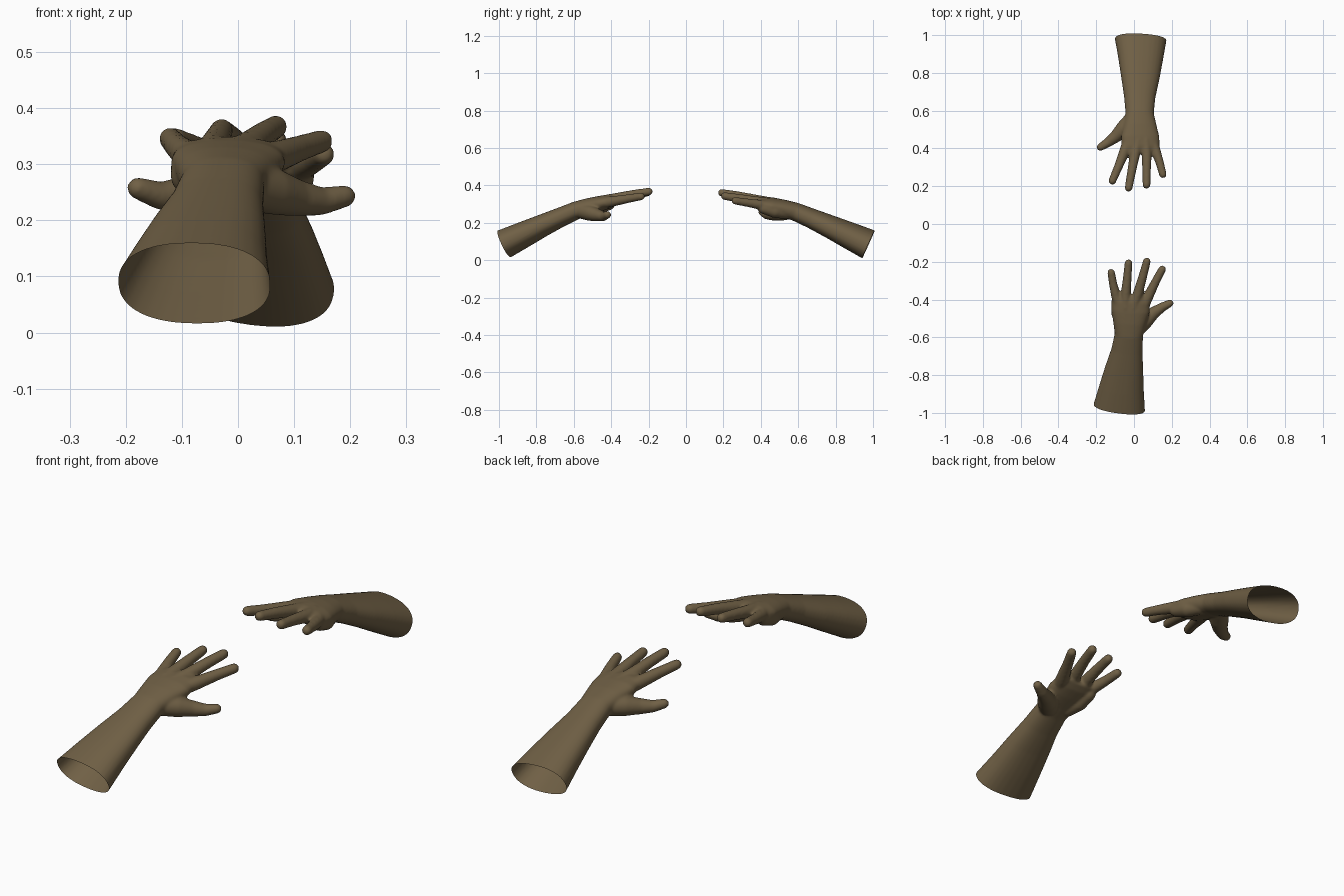
import bpy, bmesh, math
from mathutils import Vector, Matrix

if "Cube" in bpy.data.objects:
    bpy.data.objects.remove(bpy.data.objects["Cube"])

skin = bpy.data.materials.new("brown_skin")
skin.diffuse_color = (0.162, 0.117, 0.060, 1)
skin.use_nodes = True
skin.node_tree.nodes["Principled BSDF"].inputs["Base Color"].default_value = skin.diffuse_color


def tube(bm, pts, power=2.0, round_end=True, n=28):
    """Closed loft through (x, y, z, half_width, half_thickness) sections."""
    pts = [tuple(p) if len(p) == 5 else tuple(p) + (p[3],) for p in pts]
    if round_end:
        # domed tip: last point is the tip centre
        x, y, z, a, b = pts[-1]
        d = (Vector(pts[-1][:3]) - Vector(pts[-2][:3])).normalized()
        for t in (25, 45, 62, 78):
            s, c = math.sin(math.radians(t)), math.cos(math.radians(t))
            q = Vector((x, y, z)) + d * a * s
            pts.append((*q, a * c, b * c))
    rings = []
    for i, p in enumerate(pts):
        t = Vector(pts[min(i + 1, len(pts) - 1)][:3]) - Vector(pts[max(i - 1, 0)][:3])
        side = t.cross(Vector((0, 0, 1))).normalized()
        up = side.cross(t).normalized()
        ring = []
        for k in range(n):
            w = 2 * math.pi * k / n
            c, s = math.cos(w), math.sin(w)
            c = math.copysign(abs(c) ** (2 / power), c)
            s = math.copysign(abs(s) ** (2 / power), s)
            ring.append(bm.verts.new(Vector(p[:3]) + side * p[3] * c + up * p[4] * s))
        rings.append(ring)
    for r0, r1 in zip(rings, rings[1:]):
        for k in range(n):
            bm.faces.new((r0[k], r0[(k + 1) % n], r1[(k + 1) % n], r1[k]))
    bm.faces.new(rings[0][::-1])
    bm.faces.new(rings[-1])


END = Vector((-0.078, -0.970, 0.088))
WRIST = Vector((-0.027, -0.585, 0.267))
axis = (WRIST - END).normalized()
start = END - axis * 0.06

bm = bmesh.new()
# forearm and palm
tube(bm, [(*start, 0.147, 0.084), (*END, 0.137, 0.079),
          (-0.066, -0.87, 0.136, 0.119, 0.070),
          (-0.052, -0.77, 0.184, 0.102, 0.060),
          (-0.037, -0.67, 0.230, 0.083, 0.052),
          (*WRIST, 0.075, 0.048),
          (-0.023, -0.52, 0.287, 0.088, 0.045),
          (-0.018, -0.46, 0.302, 0.102, 0.042),
          (-0.016, -0.41, 0.314, 0.100, 0.036),
          (-0.014, -0.375, 0.322, 0.090, 0.024)], power=2.3, round_end=False)
# heel pads of the palm
tube(bm, [(-0.065, -0.54, 0.265, 0.032), (-0.085, -0.47, 0.280, 0.036),
          (-0.090, -0.41, 0.298, 0.030)])
# little, ring, middle and index fingers
tube(bm, [(-0.075, -0.45, 0.308, 0.028), (-0.094, -0.385, 0.319, 0.026),
          (-0.110, -0.32, 0.333, 0.022), (-0.121, -0.257, 0.346, 0.020)])
tube(bm, [(-0.045, -0.45, 0.318, 0.028), (-0.044, -0.375, 0.330, 0.027),
          (-0.036, -0.29, 0.347, 0.023), (-0.029, -0.207, 0.361, 0.0205)])
tube(bm, [(-0.005, -0.45, 0.318, 0.028), (0.019, -0.375, 0.332, 0.027),
          (0.046, -0.28, 0.353, 0.023), (0.068, -0.198, 0.367, 0.0205)])
tube(bm, [(0.035, -0.47, 0.302, 0.030), (0.070, -0.395, 0.314, 0.028),
          (0.112, -0.31, 0.329, 0.023), (0.149, -0.240, 0.341, 0.0205)])
# thumb
tube(bm, [(0.015, -0.56, 0.262, 0.040), (0.060, -0.512, 0.252, 0.042),
          (0.105, -0.470, 0.240, 0.033), (0.150, -0.440, 0.234, 0.025),
          (0.190, -0.420, 0.243, 0.020)])
raw = bpy.data.meshes.new("hand_raw")
bm.to_mesh(raw)
bm.free()

# fuse into one skin
hand = bpy.data.objects.new("hand_front", raw)
bpy.context.collection.objects.link(hand)
m = hand.modifiers.new("fuse", 'REMESH')
m.mode = 'VOXEL'
m.voxel_size = 0.0055
m = hand.modifiers.new("soften", 'SMOOTH')
m.factor = 0.5
m.iterations = 9
dg = bpy.context.evaluated_depsgraph_get()
mesh = bpy.data.meshes.new_from_object(hand.evaluated_get(dg))
hand.modifiers.clear()

# open sleeve end of the forearm
bm = bmesh.new()
bm.from_mesh(mesh)
bmesh.ops.bisect_plane(bm, geom=bm.verts[:] + bm.edges[:] + bm.faces[:],
                       plane_co=END, plane_no=-axis, clear_outer=True)
for f in bm.faces:
    f.smooth = True
bm.to_mesh(mesh)
bm.free()
mesh.materials.clear()
mesh.materials.append(skin)
hand.data = mesh

# opposite hand: turned about the wrist, slightly rolled
back = bpy.data.objects.new("hand_back", mesh.copy())
bpy.context.collection.objects.link(back)
back.data.transform(Matrix.Translation((0.030, 0.585, 0.259))
                    @ Matrix.Rotation(math.radians(1), 4, 'X')
                    @ Matrix.Rotation(math.radians(7), 4, 'Y')
                    @ Matrix.Rotation(math.radians(183.5), 4, 'Z')
                    @ Matrix.Translation(-WRIST))
